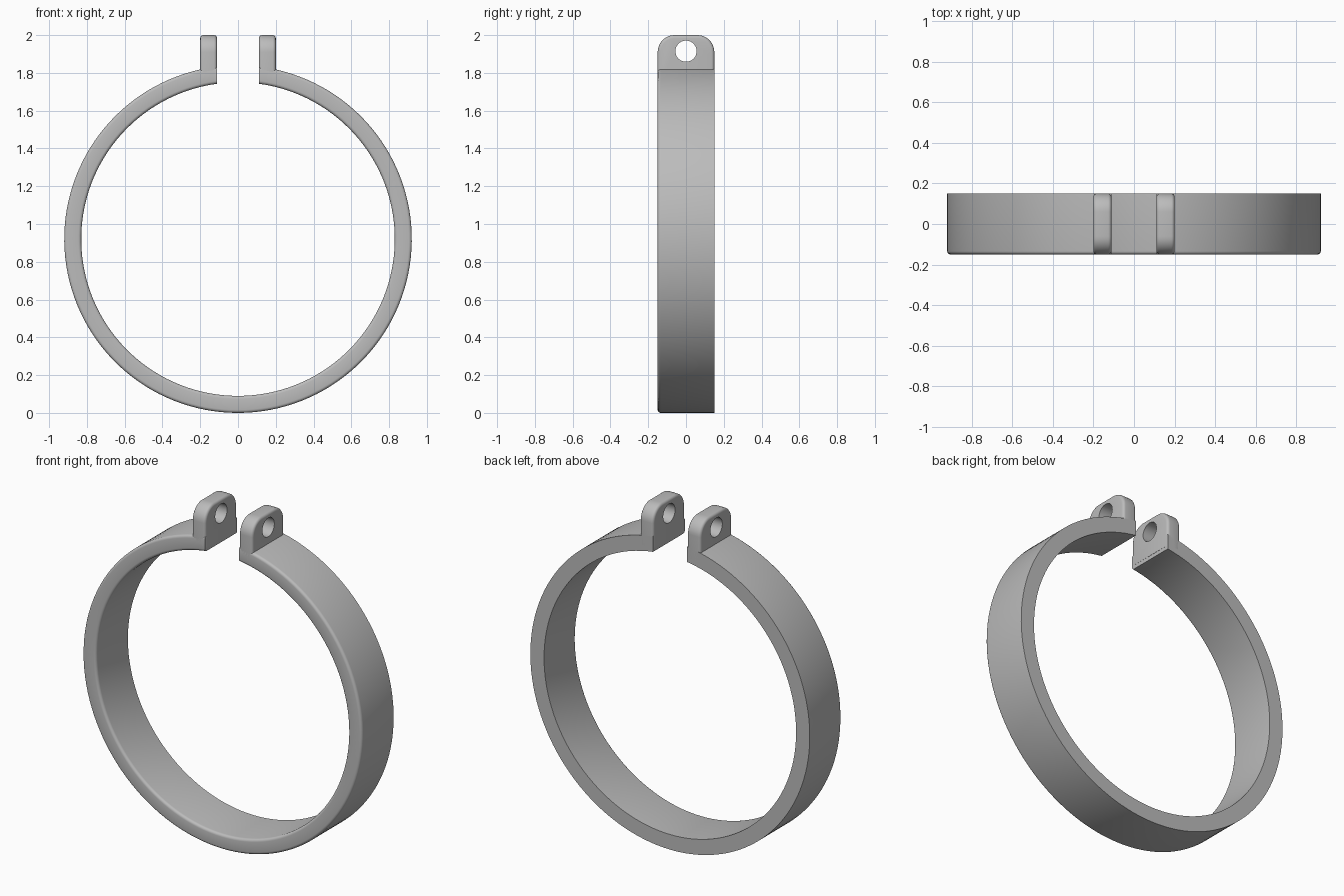
import bpy, bmesh
from math import sin, cos, pi, asin

cube = bpy.data.objects.get("Cube")
if cube:
    bpy.data.objects.remove(cube, do_unlink=True)

R_OUT, R_IN, CZ = 0.92, 0.83, 0.92
HALF_W, GAP, TAB_OUT = 0.15, 0.112, 0.2
FILLET = 0.016

grey = bpy.data.materials.new("plain grey")
grey.use_nodes = True
colour = (0.5, 0.5, 0.5, 1)
grey.diffuse_color = colour
grey.node_tree.nodes["Principled BSDF"].inputs["Base Color"].default_value = colour


def finish(bm, name):
    bmesh.ops.recalc_face_normals(bm, faces=bm.faces)
    mesh = bpy.data.meshes.new(name)
    bm.to_mesh(mesh)
    bm.free()
    mesh.materials.append(grey)
    obj = bpy.data.objects.new(name, mesh)
    bpy.context.collection.objects.link(obj)
    return obj


def activate(obj):
    bpy.ops.object.select_all(action='DESELECT')
    obj.select_set(True)
    bpy.context.view_layer.objects.active = obj


def arc(cx, cy, r, a0, a1, n):
    return [(cx + r * cos(a0 + (a1 - a0) * i / n), cy + r * sin(a0 + (a1 - a0) * i / n))
            for i in range(n + 1)]


# Split ring: section with rounded front edges, ends cut flat at the gap
section = [(R_IN, HALF_W), (R_OUT, HALF_W)]
section += arc(R_OUT - FILLET, -HALF_W + FILLET, FILLET, 0, -pi / 2, 4)
section += arc(R_IN + FILLET, -HALF_W + FILLET, FILLET, -pi / 2, -pi, 4)
bm = bmesh.new()
STEPS = 128
loops = []
for i in range(STEPS + 1):
    loop = []
    for r, y in section:
        start = asin(GAP / r)
        a = start + (2 * pi - 2 * start) * i / STEPS
        loop.append(bm.verts.new((r * sin(a), y, CZ + r * cos(a))))
    loops.append(loop)
n = len(section)
for a, b in zip(loops, loops[1:]):
    for j in range(n):
        k = (j + 1) % n
        bm.faces.new((a[j], a[k], b[k], b[j]))
bm.faces.new(loops[0])
bm.faces.new(loops[-1])
ring = finish(bm, "clamp_ring")
activate(ring)
bpy.ops.object.shade_smooth_by_angle(angle=pi / 6)


# Clamp tabs: round-cornered plates with softened rims and a bolt hole
def tab(name, side):
    corner, top, bottom = 0.09, 2.0, 1.765
    profile = [(-HALF_W, bottom), (HALF_W, bottom)]
    profile += arc(HALF_W - corner, top - corner, corner, 0, pi / 2, 10)
    profile += arc(-HALF_W + corner, top - corner, corner, pi / 2, pi, 10)
    bm = bmesh.new()
    x0, x1 = side * (GAP - 0.001), side * TAB_OUT
    face = bm.faces.new([bm.verts.new((x0, y, z)) for y, z in profile])
    new = bmesh.ops.extrude_face_region(bm, geom=[face], use_keep_orig=True)["geom"]
    bmesh.ops.translate(bm, vec=(x1 - x0, 0, 0),
                        verts=[v for v in new if isinstance(v, bmesh.types.BMVert)])
    bmesh.ops.recalc_face_normals(bm, faces=bm.faces)
    rim = [e for e in bm.edges
           if abs(e.verts[0].co.x - e.verts[1].co.x) < 1e-5
           and max(v.co.z for v in e.verts) > bottom + 0.01]
    bmesh.ops.bevel(bm, geom=rim, offset=FILLET, segments=4, profile=0.5,
                    affect='EDGES', clamp_overlap=True)
    obj = finish(bm, name)

    bpy.ops.mesh.primitive_cylinder_add(vertices=48, radius=0.056, depth=0.4,
                                        location=(side * 0.155, 0, 1.915),
                                        rotation=(0, pi / 2, 0))
    cutter = bpy.context.object
    cutter.name = "hole_cutter"
    cutter.hide_render = True
    activate(obj)
    mod = obj.modifiers.new("bolt hole", 'BOOLEAN')
    mod.operation = 'DIFFERENCE'
    mod.solver = 'EXACT'
    mod.object = cutter
    bpy.ops.object.modifier_apply(modifier=mod.name)
    bpy.data.objects.remove(cutter, do_unlink=True)
    bpy.ops.object.shade_smooth_by_angle(angle=pi / 6)


tab("left_tab", 1)
tab("right_tab", -1)
